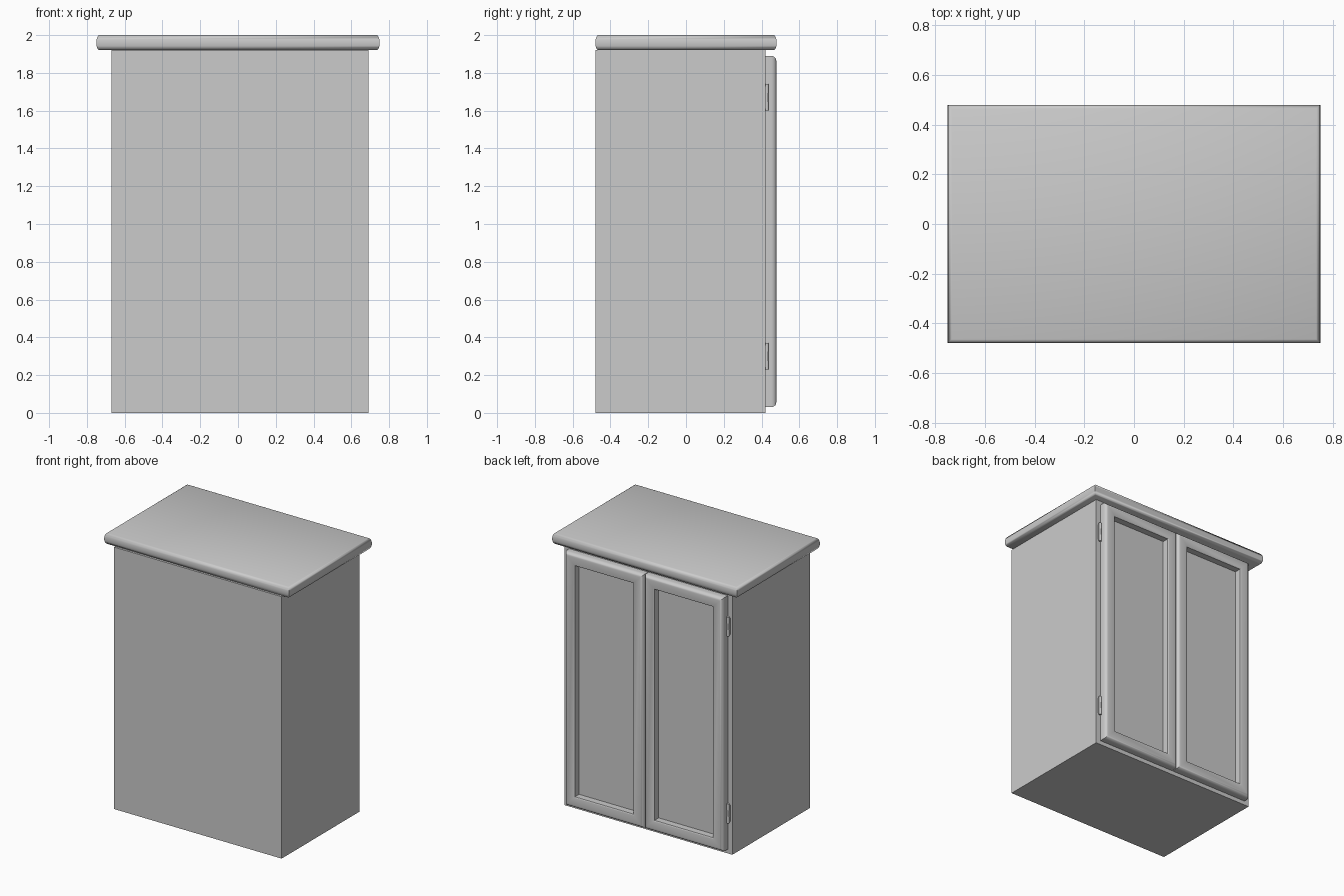
import bpy
import bmesh
import math

old = bpy.data.objects.get("Cube")
if old:
    bpy.data.objects.remove(old, do_unlink=True)

grey = bpy.data.materials.new("plain_grey")
grey.use_nodes = True
GREY = (0.6, 0.6, 0.6, 1)
grey.diffuse_color = GREY
grey.node_tree.nodes["Principled BSDF"].inputs["Base Color"].default_value = GREY


def finish(bm, name, smooth=None):
    bmesh.ops.recalc_face_normals(bm, faces=bm.faces)
    mesh = bpy.data.meshes.new(name)
    bm.to_mesh(mesh)
    bm.free()
    mesh.materials.append(grey)
    obj = bpy.data.objects.new(name, mesh)
    bpy.context.collection.objects.link(obj)
    if smooth:
        bpy.ops.object.select_all(action='DESELECT')
        obj.select_set(True)
        bpy.context.view_layer.objects.active = obj
        bpy.ops.object.shade_smooth_by_angle(angle=math.radians(smooth))
    return obj


def box(name, x0, x1, y0, y1, z0, z1):
    bm = bmesh.new()
    bmesh.ops.create_cube(bm, size=1)
    for v in bm.verts:
        v.co = ((x0 + x1) / 2 + v.co.x * (x1 - x0),
                (y0 + y1) / 2 + v.co.y * (y1 - y0),
                (z0 + z1) / 2 + v.co.z * (z1 - z0))
    return finish(bm, name)


def bridge(bm, a, b):
    for i in range(4):
        j = (i + 1) % 4
        bm.faces.new((a[i], a[j], b[j], b[i]))


# Cabinet body
box("cabinet_body", -0.67, 0.69, -0.48, 0.42, 0, 1.92)


# Worktop with a bulging edge all round
def worktop():
    bm = bmesh.new()
    rings = []
    steps = 8
    for k in range(steps + 1):
        a = math.pi * (k / steps - 0.5)
        inset = 0.016 * (1 - math.cos(a))
        x, y, z = 0.75 - inset, 0.48 - inset, 1.96 + 0.04 * math.sin(a)
        rings.append([bm.verts.new((sx * x, sy * y, z))
                      for sx, sy in ((-1, -1), (1, -1), (1, 1), (-1, 1))])
    for a, b in zip(rings, rings[1:]):
        bridge(bm, a, b)
    bm.faces.new(rings[0])
    bm.faces.new(rings[-1])
    finish(bm, "worktop", 80)


worktop()


# Door frame: a rounded profile swept round a rectangle, as (inset, y)
def door_frame(name, x0, x1, z0, z1):
    profile = [(0, 0.42), (0, 0.45)]
    for k in range(1, 6):
        a = math.radians(18 * k)
        profile.append((0.025 * (1 - math.cos(a)), 0.45 + 0.028 * math.sin(a)))
    profile += [(0.075, 0.478), (0.083, 0.472), (0.083, 0.42)]
    bm = bmesh.new()
    rings = [[bm.verts.new(p) for p in ((x0 + d, y, z0 + d), (x1 - d, y, z0 + d),
                                        (x1 - d, y, z1 - d), (x0 + d, y, z1 - d))]
             for d, y in profile]
    for a, b in zip(rings, rings[1:] + rings[:1]):
        bridge(bm, a, b)
    finish(bm, name, 40)


# Hinge: leaf plate with a three-part barrel
def hinge(name, x, z, side):
    box(name + "_leaf", x, x + side * 0.02, 0.42, 0.425, z - 0.06, z + 0.06)
    bm = bmesh.new()
    for dz, radius, height in ((-0.047, 0.01, 0.046), (0, 0.008, 0.05), (0.047, 0.01, 0.046)):
        made = bmesh.ops.create_cone(bm, cap_ends=True, segments=12, radius1=radius,
                                     radius2=radius, depth=height)
        bmesh.ops.translate(bm, verts=made["verts"],
                            vec=(x + side * 0.008, 0.428, z + dz))
    finish(bm, name + "_barrel", 40)


CENTRE, WIDTH = 0.01, 0.643
for label, side in (("left", 1), ("right", -1)):
    inner = CENTRE + side * 0.002
    outer = CENTRE + side * WIDTH
    x0, x1 = min(inner, outer), max(inner, outer)
    door_frame(label + "_door_frame", x0, x1, 0.03, 1.89)
    box(label + "_door_panel", x0 + 0.07, x1 - 0.07, 0.418, 0.424, 0.1, 1.82)
    for level, z in (("lower", 0.30), ("upper", 1.67)):
        hinge(f"{label}_{level}_hinge", outer, z, side)
